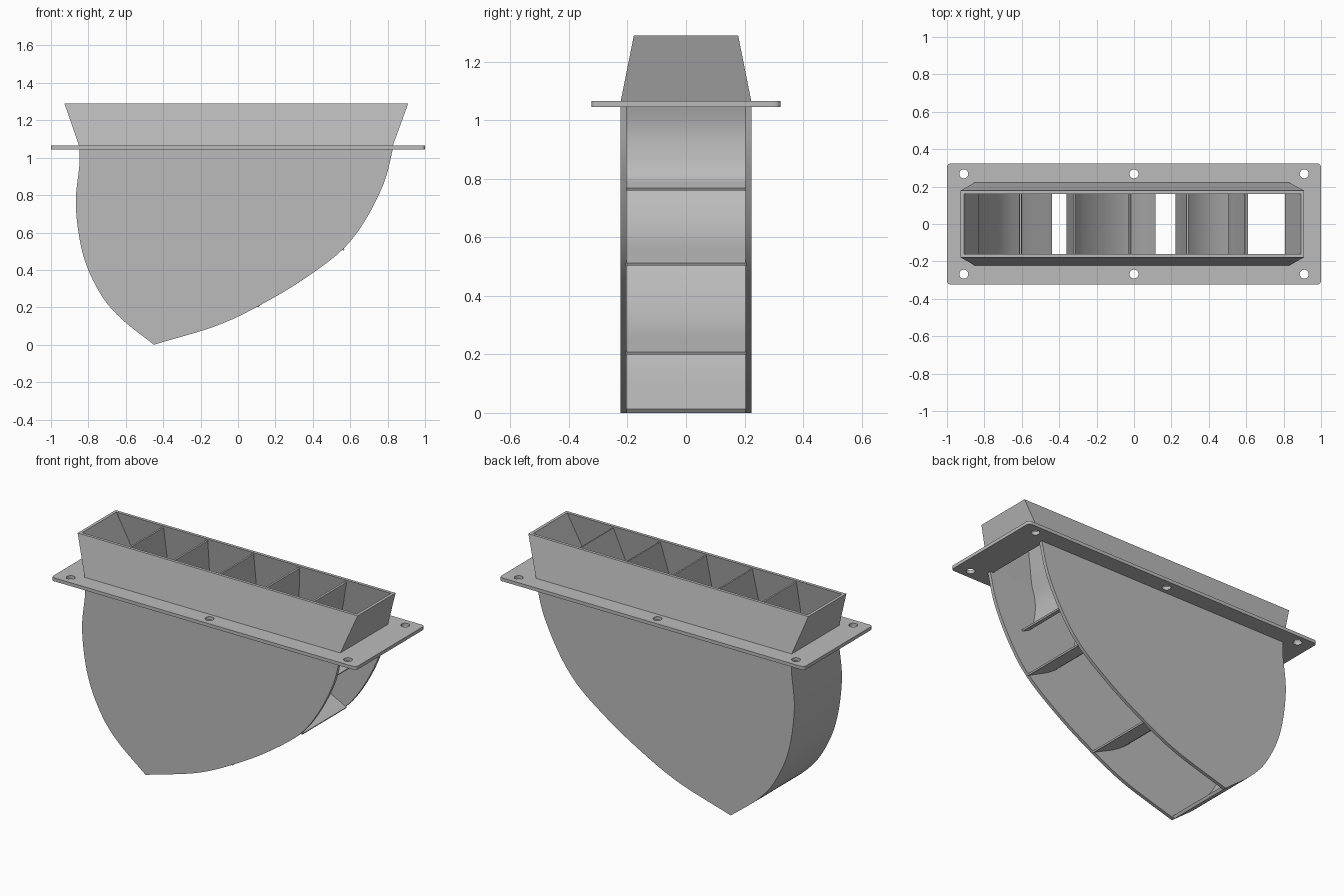
import bpy, bmesh, math
from mathutils import Vector

cube = bpy.data.objects.get("Cube")
if cube:
    bpy.data.objects.remove(cube, do_unlink=True)

grey = bpy.data.materials.new("plain_grey")
grey.use_nodes = True
COLOUR = (0.5, 0.5, 0.5, 1)
grey.diffuse_color = COLOUR
grey.node_tree.nodes["Principled BSDF"].inputs["Base Color"].default_value = COLOUR

PLATE_Z = 1.045     # underside of the flange
HOOD_Z = 1.065      # underside of the hood
TOP_Z = 1.29


def finish(bm, name, smooth=True):
    bmesh.ops.recalc_face_normals(bm, faces=bm.faces)
    mesh = bpy.data.meshes.new(name)
    bm.to_mesh(mesh)
    bm.free()
    mesh.materials.append(grey)
    obj = bpy.data.objects.new(name, mesh)
    bpy.context.collection.objects.link(obj)
    if smooth:
        bpy.ops.object.select_all(action="DESELECT")
        obj.select_set(True)
        bpy.context.view_layer.objects.active = obj
        bpy.ops.object.shade_smooth_by_angle(angle=math.radians(25))
    return obj


def spline(points, steps=8):
    """Smooth curve through 2D points."""
    p = [Vector(q) for q in points]
    p = [2 * p[0] - p[1]] + p + [2 * p[-1] - p[-2]]
    out = []
    for a, b, c, d in zip(p, p[1:], p[2:], p[3:]):
        for i in range(steps):
            t = i / steps
            out.append(0.5 * (2 * b + (c - a) * t + (2 * a - 5 * b + 4 * c - d) * t * t
                              + (3 * b - a - 3 * c + d) * t ** 3))
    return out + [p[-2]]


def loft(bm, rings, closed=False):
    """Skin vertex rings; cap the ends, or join them when closed."""
    rings = [[bm.verts.new(v) for v in ring] for ring in rings]
    pairs = list(zip(rings, rings[1:]))
    if closed:
        pairs.append((rings[-1], rings[0]))
    else:
        bm.faces.new(rings[0])
        bm.faces.new(rings[-1])
    for r, s in pairs:
        for i in range(len(r)):
            j = (i + 1) % len(r)
            bm.faces.new((r[i], r[j], s[j], s[i]))


def half_width(z):
    """Half depth of the duct interior, narrowing inside the hood."""
    return 0.207 - 0.042 * max(0, (z - HOOD_Z) / (TOP_Z - HOOD_Z))


def sheet(name, path, thickness):
    """Curved sheet following an x-z path, spanning the duct in y."""
    rings = []
    for i, p in enumerate(path):
        tangent = (path[min(i + 1, len(path) - 1)] - path[max(i - 1, 0)]).normalized()
        # thickness lies on the inner side of the path
        q = p + Vector((-tangent.y, tangent.x)) * thickness
        rings.append([(v.x, s * half_width(v.y), v.y)
                      for v, s in ((p, -1), (p, 1), (q, 1), (q, -1))])
    bm = bmesh.new()
    loft(bm, rings)
    return finish(bm, name)


# Curved back wall and outlet edge
back = [Vector((-0.848, PLATE_Z))] + spline(
    [(-0.848, 0.96), (-0.867, 0.74), (-0.828, 0.48), (-0.74, 0.28), (-0.63, 0.145), (-0.45, 0.0)])
outlet = spline([(-0.45, 0.0), (-0.1, 0.107), (0.17, 0.24), (0.38, 0.37), (0.56, 0.51),
                 (0.68, 0.665), (0.78, 0.865), (0.828, PLATE_Z)])
sheet("back_wall", back, 0.018)

# Side plates
for name, y in (("front_side_plate", -0.223), ("rear_side_plate", 0.203)):
    bm = bmesh.new()
    outline = back + outlet[1:]
    loft(bm, [[(p.x, y + d, p.y) for p in outline] for d in (0, 0.02)])
    finish(bm, name)

# Guide vanes: two long ones reach the outlet, the others are short
vanes = {
    "short_vane_right": [(-0.612, 1.28), (-0.614, 1.05), (-0.61, 0.9)],
    "long_vane_right": [(-0.322, 1.28), (-0.34, 1.05), (-0.362, 0.8), (-0.33, 0.6),
                        (-0.23, 0.44), (-0.08, 0.3), (0.11, 0.2)],
    "short_vane_middle": [(-0.02, 1.28), (-0.03, 1.05), (-0.02, 0.9)],
    "long_vane_left": [(0.282, 1.28), (0.25, 1.08), (0.222, 0.9), (0.26, 0.74),
                       (0.38, 0.605), (0.565, 0.503)],
    "short_vane_left": [(0.59, 1.28), (0.545, 1.12), (0.507, 0.98), (0.512, 0.87),
                        (0.54, 0.8), (0.605, 0.76)],
}
for name, points in vanes.items():
    sheet(name, spline(points), 0.01)


# Hood: hollow funnel, longer and narrower at the top
def rect(x0, x1, y, z):
    return [(x0, -y, z), (x1, -y, z), (x1, y, z), (x0, y, z)]


bm = bmesh.new()
loft(bm, [rect(-0.85, 0.828, 0.223, HOOD_Z), rect(-0.928, 0.91, 0.178, TOP_Z),
          rect(-0.91, 0.892, 0.16, TOP_Z), rect(-0.83, 0.808, 0.203, HOOD_Z)], closed=True)
finish(bm, "hood", smooth=False)


# Flange with rounded corners, a duct opening and screw holes
def block(bm, x0, x1, y, z0, z1):
    loft(bm, [rect(x0, x1, y, z0), rect(x0, x1, y, z1)])


bm = bmesh.new()
block(bm, -1, 1, 0.323, PLATE_Z, HOOD_Z)
corners = [e for e in bm.edges if abs(e.verts[0].co.z - e.verts[1].co.z) > 0.01]
bmesh.ops.bevel(bm, geom=corners, offset=0.02, segments=5, profile=0.5, affect="EDGES")
flange = finish(bm, "flange", smooth=False)

bm = bmesh.new()
block(bm, -0.83, 0.808, 0.203, 1, 1.1)
for x in (-0.91, 0, 0.91):
    for y in (-0.268, 0.268):
        loft(bm, [[(x + 0.024 * math.cos(a), y + 0.024 * math.sin(a), z)
                   for a in (math.tau * i / 24 for i in range(24))] for z in (1, 1.1)])
cutter = finish(bm, "flange_cutter", smooth=False)
cutter.hide_render = True
cutter.hide_viewport = True
cut = flange.modifiers.new("openings", "BOOLEAN")
cut.operation = "DIFFERENCE"
cut.solver = "EXACT"
cut.object = cutter
